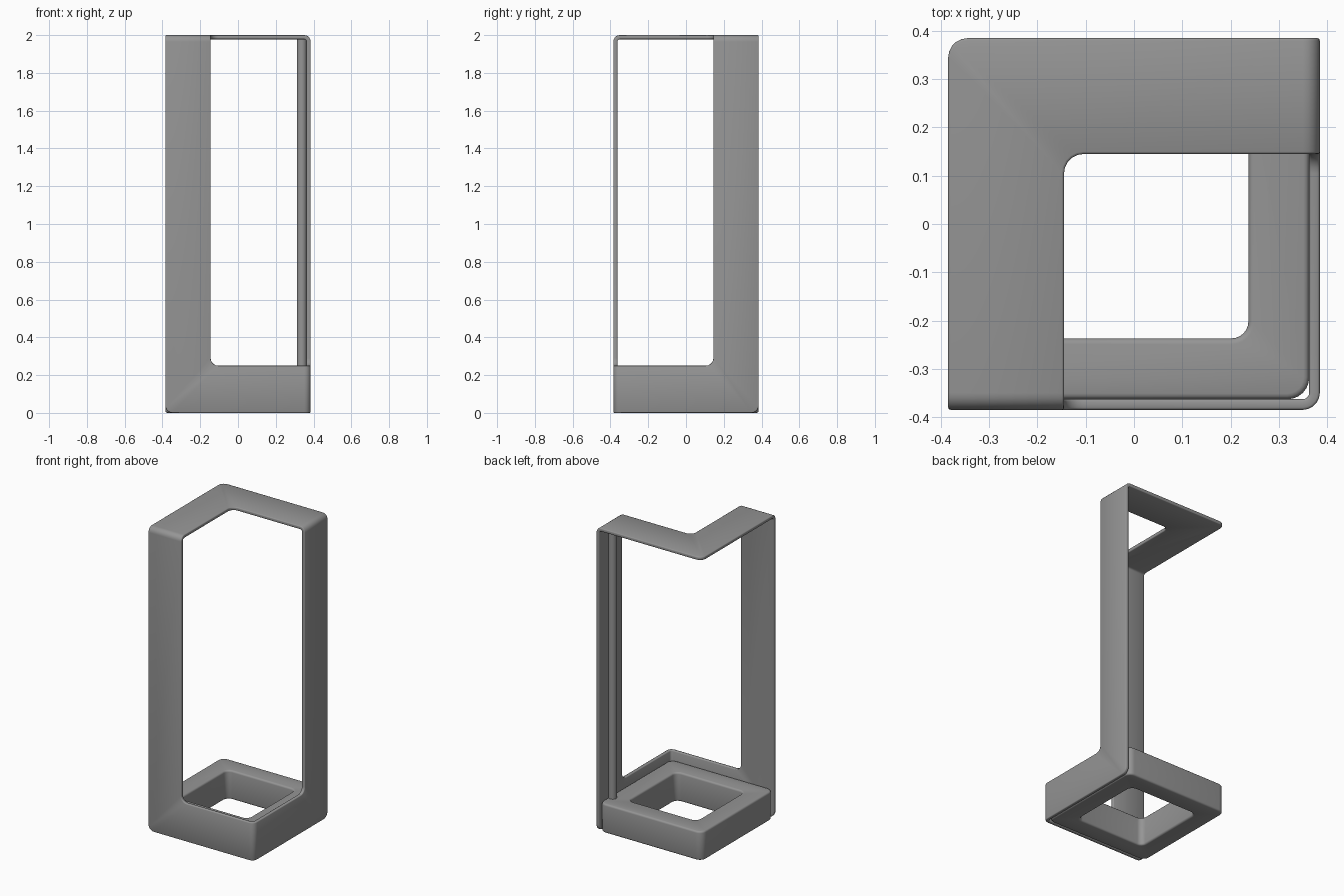
import bpy, bmesh
from math import pi, cos, sin

old = bpy.data.objects.get("Cube")
if old:
    bpy.data.objects.remove(old, do_unlink=True)

H = 0.385      # half width of the frame
C = 0.145      # inner edge of the columns
BAND = 0.25    # height of the lower band
TOP = 2.0
T = 0.022      # sheet thickness

grey = bpy.data.materials.new("grey metal")
grey.use_nodes = True
colour = (0.3, 0.3, 0.3, 1)
grey.diffuse_color = colour
grey.node_tree.nodes["Principled BSDF"].inputs["Base Color"].default_value = colour


def add_object(name, data):
    ob = bpy.data.objects.new(name, data)
    bpy.context.collection.objects.link(ob)
    data.materials.append(grey)
    return ob


def smooth(ob):
    bpy.ops.object.select_all(action='DESELECT')
    ob.select_set(True)
    bpy.context.view_layer.objects.active = ob
    if ob.type == 'CURVE':
        bpy.ops.object.convert(target='MESH')
        ob = bpy.context.object
        bm = bmesh.new()
        bm.from_mesh(ob.data)
        bmesh.ops.remove_doubles(bm, verts=bm.verts, dist=0.0002)
        bm.to_mesh(ob.data)
        bm.free()
    bpy.ops.object.shade_smooth_by_angle(angle=0.6)


# Folded sheet frame: three L-shaped panels sharing their fold edges
front = [(-H, 0), (H, 0), (H, BAND), (-C, BAND), (-C, TOP), (-H, TOP)]
side = [(-H, 0), (H, 0), (H, TOP), (C, TOP), (C, BAND), (-H, BAND)]
roof = [(-H, -H), (-C, -H), (-C, C), (H, C), (H, H), (-H, H)]
bm = bmesh.new()
for points in ([(x, -H, z) for x, z in front],
               [(H, y, z) for y, z in side],
               [(x, y, TOP) for x, y in roof]):
    bm.faces.new([bm.verts.new(p) for p in points])
bmesh.ops.remove_doubles(bm, verts=bm.verts, dist=0.001)

# Round the free corners of the panels, then the folds
corners = [v for v in bm.verts if len(v.link_faces) == 1]
bmesh.ops.bevel(bm, geom=corners, offset=0.04, segments=5, profile=0.5,
                affect='VERTICES')
folds = [e for e in bm.edges if len(e.link_faces) == 2]
bmesh.ops.bevel(bm, geom=folds, offset=0.035, segments=5, profile=0.5,
                affect='EDGES')
mesh = bpy.data.meshes.new("folded_frame")
bm.to_mesh(mesh)
bm.free()
frame = add_object("folded_frame", mesh)
sheet = frame.modifiers.new("thickness", 'SOLIDIFY')
sheet.thickness = T
sheet.offset = -1
sheet.use_even_offset = True
edge = frame.modifiers.new("soft edges", 'BEVEL')
edge.width = 0.005
edge.segments = 2
edge.limit_method = 'ANGLE'
edge.angle_limit = 0.8
smooth(frame)


# Base ring: rounded square with a square opening
def rounded_square(curve, half, radius):
    pts = []
    for q in range(4):
        a = q * pi / 2 + pi / 4
        cx = (half - radius) * (1 if cos(a) > 0 else -1)
        cy = (half - radius) * (1 if sin(a) > 0 else -1)
        for i in range(7):
            t = q * pi / 2 + i * pi / 12
            pts.append((cx + radius * cos(t), cy + radius * sin(t)))
    spline = curve.splines.new('POLY')
    spline.points.add(len(pts) - 1)
    for p, (x, y) in zip(spline.points, pts):
        p.co = (x, y, 0, 1)
    spline.use_cyclic_u = True


ring_top, soft = 0.19, 0.012
curve = bpy.data.curves.new("base_ring", 'CURVE')
curve.dimensions = '2D'
curve.fill_mode = 'BOTH'
rounded_square(curve, H - T / 2, 0.045)
rounded_square(curve, 0.248, 0.035)
curve.extrude = ring_top / 2 - soft
curve.bevel_depth = soft
curve.bevel_resolution = 2
curve.offset = -soft
ring = add_object("base_ring", curve)
ring.location = (-T / 2, T / 2, ring_top / 2)
smooth(ring)

# Cable tube running up the inside of the rear column
bm = bmesh.new()
bmesh.ops.create_cone(bm, cap_ends=True, segments=24, radius1=0.026,
                      radius2=0.026, depth=TOP - T - ring_top)
mesh = bpy.data.meshes.new("cable_tube")
bm.to_mesh(mesh)
bm.free()
tube = add_object("cable_tube", mesh)
tube.location = (0.338, 0.28, (TOP - T + ring_top) / 2)
smooth(tube)
